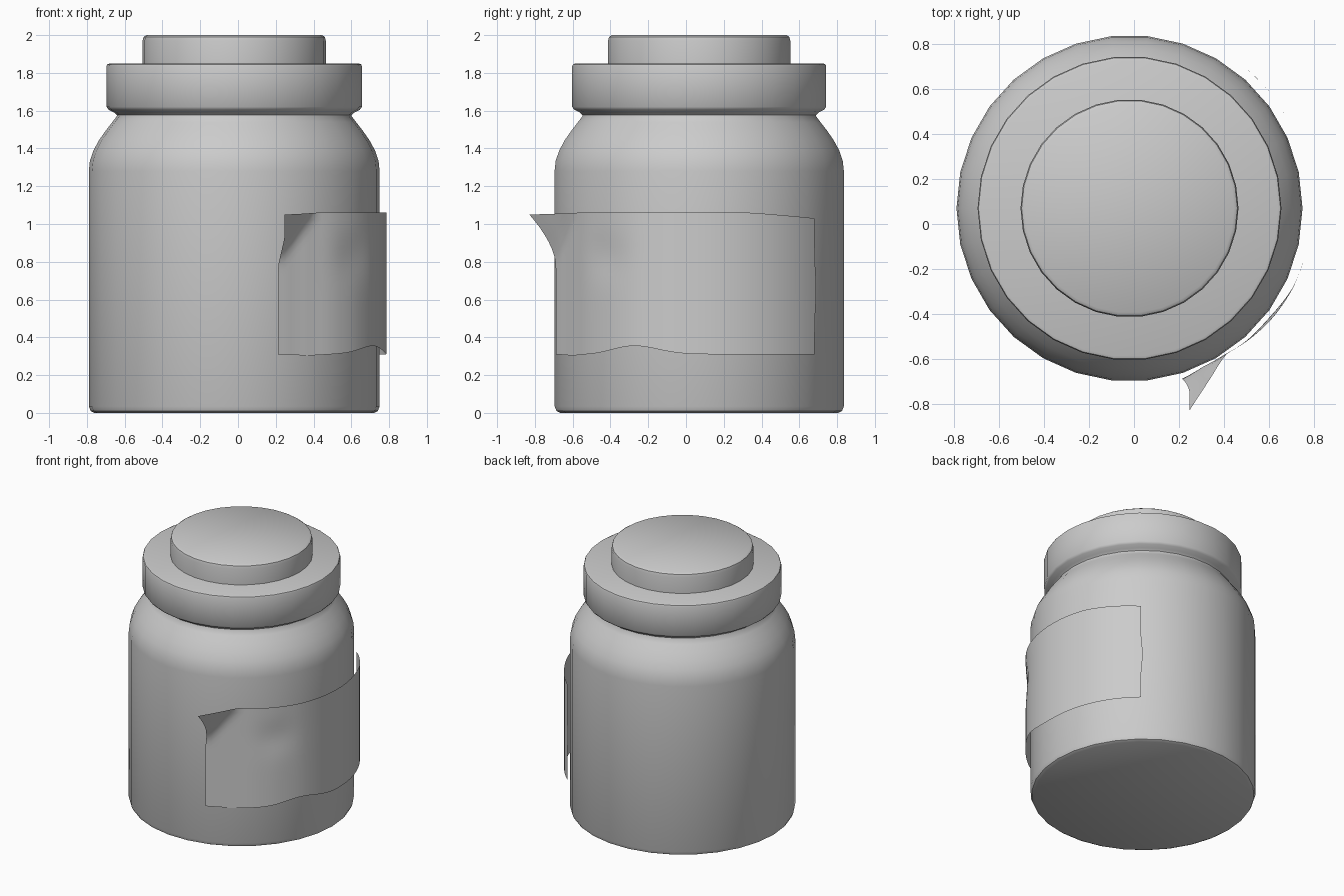
import bpy, bmesh, math

if "Cube" in bpy.data.objects:
    bpy.data.objects.remove(bpy.data.objects["Cube"])

CX, CY, SIDES = -0.02, 0.07, 30


def finish(name, bm, angle):
    mesh = bpy.data.meshes.new(name)
    bm.to_mesh(mesh)
    bm.free()
    obj = bpy.data.objects.new(name, mesh)
    bpy.context.collection.objects.link(obj)
    bpy.ops.object.select_all(action='DESELECT')
    obj.select_set(True)
    bpy.context.view_layer.objects.active = obj
    bpy.ops.object.shade_smooth_by_angle(angle=math.radians(angle))
    return obj


def lathe(name, profile):
    """Revolve (radius, z) points into a capped solid, bottom to top."""
    bm = bmesh.new()
    rings = []
    for r, z in profile:
        rings.append([bm.verts.new((CX + r * math.cos(2 * math.pi * i / SIDES),
                                    CY + r * math.sin(2 * math.pi * i / SIDES), z))
                      for i in range(SIDES)])
    for a, b in zip(rings, rings[1:]):
        for i in range(SIDES):
            j = (i + 1) % SIDES
            bm.faces.new((a[i], a[j], b[j], b[i]))
    bm.faces.new(rings[0][::-1])
    bm.faces.new(rings[-1])
    return finish(name, bm, 40)


def lerp_table(table, x):
    for (x0, y0), (x1, y1) in zip(table, table[1:]):
        if x <= x1:
            t = max(0, (x - x0) / (x1 - x0))
            return y0 + (y1 - y0) * t
    return table[-1][1]


# Jar body with rounded base, shoulder and neck
lathe("jar_body", [(0.74, 0), (0.76, 0.01), (0.77, 0.035), (0.77, 1.28), (0.764, 1.335),
                   (0.745, 1.39), (0.715, 1.445), (0.68, 1.495), (0.645, 1.54),
                   (0.622, 1.57), (0.62, 1.60)])

# Stepped lid: wide rim and raised top disc
lathe("lid_rim", [(0.62, 1.575), (0.635, 1.59), (0.665, 1.605), (0.676, 1.62),
                  (0.676, 1.835), (0.672, 1.845), (0.66, 1.85)])
lathe("lid_top", [(0.485, 1.84), (0.485, 1.97), (0.48, 1.99), (0.465, 2.0)])

# Paper label: curved sheet with wavy edges and a peeling upper corner
radius = [(-73, 0.794), (-65, 0.777), (-57, 0.776), (-48, 0.79), (-38, 0.802),
          (-25, 0.81), (0, 0.806), (49, 0.81)]
NU, NV = 44, 20
bm = bmesh.new()
grid = []
for i in range(NU + 1):
    a = -73 + 122 * i / NU
    low = 0.31 + 0.045 * math.exp(-((a + 25) / 13) ** 2) - 0.006 * math.exp(-((a + 60) / 8) ** 2)
    high = 1.06 - 0.03 * max(0, (a - 20) / 29)
    col = []
    for j in range(NV + 1):
        v = j / NV
        z = low + (high - low) * v
        r = lerp_table(radius, a)
        # slight wrinkle in the paper
        r -= 0.012 * math.exp(-((a + 38) / 9) ** 2 - ((z - 0.83) / 0.12) ** 2)
        # wiggle of the rear edge
        aa = a + 0.9 * math.exp(-((a - 49) / 12) ** 2 - ((z - 0.65) / 0.12) ** 2)
        t = math.radians(aa)
        x, y = CX + r * math.cos(t), CY + r * math.sin(t)
        # peeled corner
        w = max(0, 1 - math.radians(a + 73) * 0.79 / 0.24 - (1.06 - z) / 0.28)
        x += 0.035 * min(1, w * 1.8)
        y -= 0.14 * w ** 1.7
        z -= 0.01 * w
        col.append(bm.verts.new((x, y, z)))
    grid.append(col)
for a, b in zip(grid, grid[1:]):
    for j in range(NV):
        bm.faces.new((a[j], b[j], b[j + 1], a[j + 1]))
finish("paper_label", bm, 60)
